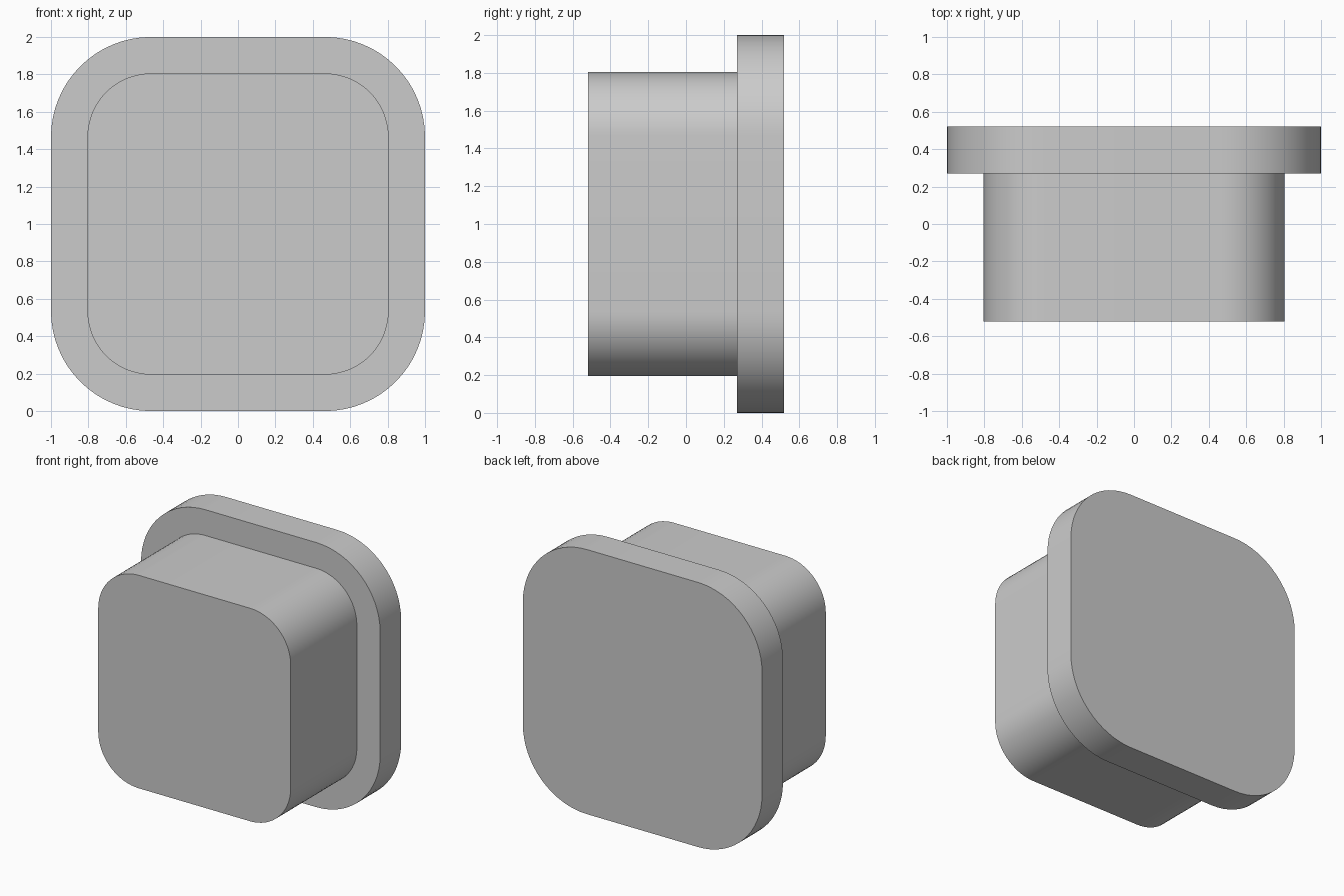
import bpy
import bmesh
from math import cos, sin, pi

cube = bpy.data.objects.get("Cube")
if cube:
    bpy.data.objects.remove(cube, do_unlink=True)

grey = bpy.data.materials.new("light grey")
grey.use_nodes = True
colour = (0.6, 0.6, 0.6, 1)
grey.diffuse_color = colour
grey.node_tree.nodes["Principled BSDF"].inputs["Base Color"].default_value = colour

CORNER = 0.465   # corner arc centres, shared by both parts
STEPS = 16       # segments per corner


def rounded_block(name, half, y_front, y_back):
    """Rounded square in the XZ plane, extruded along y."""
    bm = bmesh.new()
    radius = half - CORNER
    ring = []
    for quarter, (sx, sz) in enumerate([(1, 1), (-1, 1), (-1, -1), (1, -1)]):
        for i in range(STEPS + 1):
            a = (quarter + i / STEPS) * pi / 2
            ring.append(bm.verts.new((sx * CORNER + radius * cos(a), y_front,
                                      1 + sz * CORNER + radius * sin(a))))
    face = bm.faces.new(ring)
    front = bmesh.ops.extrude_face_region(bm, geom=[face], use_keep_orig=True)
    moved = [v for v in front["geom"] if isinstance(v, bmesh.types.BMVert)]
    bmesh.ops.translate(bm, vec=(0, y_back - y_front, 0), verts=moved)
    bmesh.ops.recalc_face_normals(bm, faces=bm.faces)
    mesh = bpy.data.meshes.new(name)
    bm.to_mesh(mesh)
    bm.free()
    mesh.materials.append(grey)
    obj = bpy.data.objects.new(name, mesh)
    bpy.context.collection.objects.link(obj)
    bpy.ops.object.select_all(action='DESELECT')
    obj.select_set(True)
    bpy.context.view_layer.objects.active = obj
    bpy.ops.object.shade_smooth_by_angle()


# Plug body and the wider flange behind it
rounded_block("plug_body", 0.805, -0.52, 0.27)
rounded_block("back_flange", 1.0, 0.27, 0.52)
